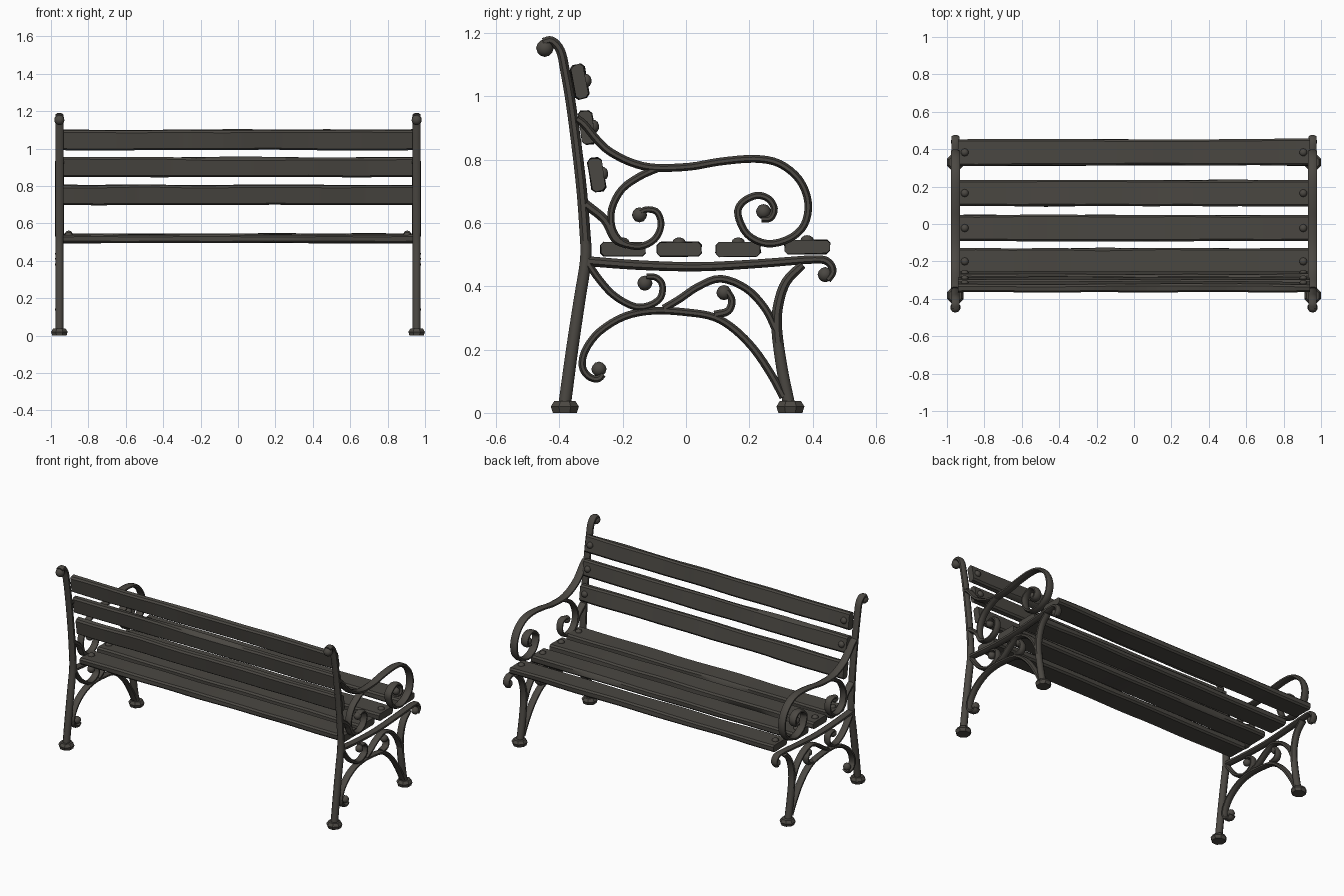
import bpy, bmesh, math, random
from mathutils import Vector, Matrix, noise

if "Cube" in bpy.data.objects:
    bpy.data.objects.remove(bpy.data.objects["Cube"])

random.seed(4)
FX = 0.955                      # x of the iron end frames
iron = bpy.data.materials.new("dark iron")
iron.diffuse_color = (0.070, 0.064, 0.055, 1)
iron.use_nodes = True
iron.node_tree.nodes["Principled BSDF"].inputs["Base Color"].default_value = iron.diffuse_color
wood = bpy.data.materials.new("dark weathered wood")
wood.diffuse_color = (0.068, 0.063, 0.054, 1)
wood.use_nodes = True
wood.node_tree.nodes["Principled BSDF"].inputs["Base Color"].default_value = wood.diffuse_color


def finish(bm, name, mat, angle=40):
    bmesh.ops.recalc_face_normals(bm, faces=bm.faces)
    me = bpy.data.meshes.new(name)
    bm.to_mesh(me)
    bm.free()
    me.materials.append(mat)
    ob = bpy.data.objects.new(name, me)
    bpy.context.collection.objects.link(ob)
    bpy.ops.object.select_all(action='DESELECT')
    ob.select_set(True)
    bpy.context.view_layer.objects.active = ob
    bpy.ops.object.shade_smooth_by_angle(angle=math.radians(angle))
    return ob


def mirror_x(ob):
    m = ob.modifiers.new("mirror", 'MIRROR')
    m.use_axis[0] = True


def spline(pts, n=4):
    # Catmull-Rom through (y, z) points
    p = [Vector(q) for q in pts]
    p = [2 * p[0] - p[1]] + p + [2 * p[-1] - p[-2]]
    out = []
    for a, b, c, d in zip(p, p[1:], p[2:], p[3:]):
        for i in range(n):
            t = i / n
            out.append(0.5 * (2 * b + (c - a) * t + (2 * a - 5 * b + 4 * c - d) * t * t
                              + (3 * b - a - 3 * c + d) * t ** 3))
    return out + [p[-2]]


def bar(name, pts, t0, t1=None, w=0.021, ball=None, r=0.024):
    """Sweep a rounded bar along a side-view path, with an optional end knob."""
    t1 = t1 or t0
    path = spline(pts)
    bm = bmesh.new()
    rings = []
    last = len(path) - 1
    for i, p in enumerate(path):
        d = (path[min(i + 1, last)] - path[max(i - 1, 0)]).normalized()
        nrm = Vector((-d.y, d.x))
        t = t0 + (t1 - t0) * i / last
        ring = []
        for k in range(8):
            a = math.pi * (k + 0.5) / 4
            q = p + nrm * (t * 1.08 * math.sin(a))
            ring.append(bm.verts.new((FX + w * 1.08 * math.cos(a), q.x, q.y)))
        rings.append(ring)
    for r0, r1 in zip(rings, rings[1:]):
        for k in range(8):
            bm.faces.new((r0[k], r0[(k + 1) % 8], r1[(k + 1) % 8], r1[k]))
    bm.faces.new(rings[0])
    bm.faces.new(rings[-1])
    if ball:
        bmesh.ops.create_icosphere(bm, subdivisions=2, radius=r,
                                   matrix=Matrix.Translation((FX, ball[0], ball[1])))
    mirror_x(finish(bm, name, iron, 50))


# Iron end frames
bar("back_post", [(-.383, .03), (-.36, .2), (-.336, .36), (-.317, .485), (-.32, .58),
                  (-.333, .737), (-.361, .958), (-.383, 1.085), (-.397, 1.145),
                  (-.424, 1.176), (-.452, 1.172)], .02, .013, ball=(-.446, 1.153), r=.028)
bar("seat_rail", [(-.32, .48), (-.147, .467), (.043, .462), (.232, .472), (.405, .485),
                  (.45, .476), (.464, .447), (.448, .42)], .016, .011, ball=(.44, .437))
bar("front_leg", [(.325, .03), (.304, .137), (.287, .263), (.292, .343), (.317, .415),
                  (.368, .468)], .019, .014)
bar("leg_arch", [(.308, .05), (.27, .12), (.216, .2), (.153, .264), (.09, .302), (.01, .317),
                 (-.1, .323), (-.194, .305), (-.273, .257), (-.317, .2), (-.328, .15),
                 (-.31, .117), (-.28, .107), (-.262, .122)], .013, .011, ball=(-.275, .138))
bar("rear_brace_scroll", [(-.315, .48), (-.273, .42), (-.226, .37), (-.163, .336), (-.115, .34),
                          (-.08, .365), (-.075, .405), (-.095, .428), (-.125, .43)],
    .012, .010, ball=(-.13, .41))
bar("front_brace", [(-.07, .33), (-.02, .36), (.04, .4), (.11, .424), (.19, .393),
                    (.25, .33), (.285, .26)], .012)
bar("brace_curl", [(.09, .31), (.133, .322), (.145, .355), (.13, .385)], .013, .011,
    ball=(.12, .38))
bar("armrest", [(-.345, .93), (-.32, .91), (-.282, .864), (-.241, .826), (-.172, .791),
                (-.1, .775), (.01, .778), (.106, .794), (.216, .803), (.295, .788),
                (.358, .737), (.386, .665), (.374, .595), (.327, .551), (.257, .535),
                (.194, .564), (.164, .627), (.178, .665), (.222, .687), (.26, .677),
                (.279, .646), (.267, .616), (.238, .613)], .013, .011, w=.024,
    ball=(.245, .636))
bar("arm_scroll", [(-.09, .773), (-.147, .747), (-.203, .706), (-.235, .643), (-.232, .58),
                   (-.2, .538), (-.147, .526), (-.1, .548), (-.079, .592), (-.09, .633),
                   (-.12, .643), (-.145, .635)], .012, .010, ball=(-.147, .626))
bar("arm_link", [(-.318, .66), (-.257, .61), (-.225, .55), (-.185, .53)], .015, .012)

# Feet: flared octagonal pads
for name, y in (("back_foot", -.383), ("front_foot", .33)):
    bm = bmesh.new()
    for z, d, a, b in ((.01, .02, .041, .048), (.029, .018, .048, .036)):
        bmesh.ops.create_cone(bm, cap_ends=True, segments=8, radius1=a, radius2=b, depth=d,
                              matrix=Matrix.Translation((FX, y, z))
                              @ Matrix.Rotation(math.pi / 8, 4, 'Z'))
    mirror_x(finish(bm, name, iron, 30))


def slat(name, y, z, depth, thick, tilt):
    """Worn wooden plank with a bolt at each end; tilt turns it about x."""
    place = Matrix.Translation((0, y, z)) @ Matrix.Rotation(tilt, 4, 'X')
    bm = bmesh.new()
    rings = []
    c = 0.010
    h, t = depth / 2, thick / 2
    outline = [(h, t - c), (h - c, t), (c - h, t), (-h, t - c),
               (-h, c - t), (c - h, -t), (h - c, -t), (h, c - t)]
    seeds = [random.uniform(0, 50) for _ in range(4)]
    for i in range(21):
        x = -0.94 + 1.88 * i / 20
        ring = []
        for k, (u, v) in enumerate(outline):
            s = seeds[k // 2]
            du = 0.006 * noise.noise(Vector((x * 3, s, 0)))
            dv = 0.005 * noise.noise(Vector((x * 3, s, 9)))
            ring.append(bm.verts.new((x, u + du, v + dv)))
        rings.append(ring)
    for r0, r1 in zip(rings, rings[1:]):
        for k in range(8):
            bm.faces.new((r0[k], r0[(k + 1) % 8], r1[(k + 1) % 8], r1[k]))
    bm.faces.new(rings[0])
    bm.faces.new(rings[-1])
    bm.transform(place)
    finish(bm, name, wood, 35)
    # Domed bolt heads
    bm = bmesh.new()
    bmesh.ops.create_uvsphere(bm, u_segments=10, v_segments=6, radius=.021,
                              matrix=place @ Matrix.Translation((.905, 0, t))
                              @ Matrix.Diagonal((1, 1, .75, 1)))
    mirror_x(finish(bm, name + "_bolt", iron))


# Seat slats, back to front
for i, (y, z) in enumerate(((-.2, .517), (-.022, .517), (.165, .517), (.383, .524))):
    slat(f"seat_slat_{i + 1}", y, z, .14, .044, 0)
# Backrest slats, leaning with the posts
for i, (y, z) in enumerate(((-.283, .753), (-.312, .902), (-.336, 1.047))):
    slat(f"back_slat_{i + 1}", y, z, .106, .044, -math.radians(80))
